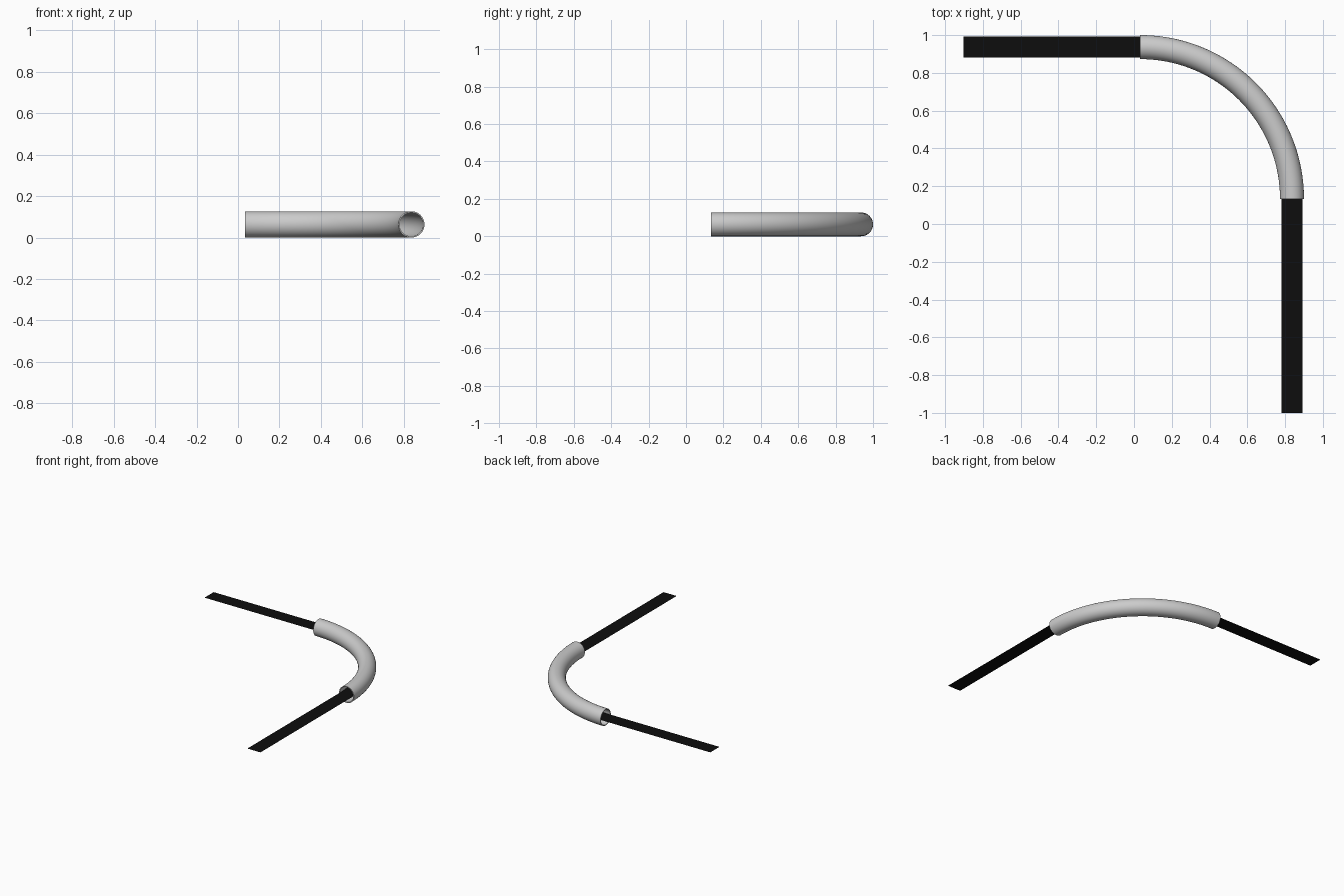
import bpy, bmesh
from math import sin, cos, pi, radians

if "Cube" in bpy.data.objects:
    bpy.data.objects.remove(bpy.data.objects["Cube"])

R_OUT, R_IN = 0.0635, 0.057      # tube radii
CX, CY, BEND = 0.033, 0.133, 0.8035  # bend centre and centreline radius
Z = R_OUT
STEPS, SIDES = 48, 48


def make_object(name, bm):
    mesh = bpy.data.meshes.new(name)
    bm.to_mesh(mesh)
    bm.free()
    ob = bpy.data.objects.new(name, mesh)
    bpy.context.collection.objects.link(ob)
    return ob


def bend_point(t, offset, z):
    a = t * pi / 2
    return (CX + (BEND + offset) * cos(a), CY + (BEND + offset) * sin(a), z)


# Hollow quarter-turn tube
bm = bmesh.new()


def ring(t, r):
    return [bm.verts.new(bend_point(t, r * cos(2 * pi * k / SIDES), Z + r * sin(2 * pi * k / SIDES)))
            for k in range(SIDES)]


def bridge(a, b):
    for k in range(SIDES):
        n = (k + 1) % SIDES
        bm.faces.new((a[k], a[n], b[n], b[k]))


outer = [ring(i / STEPS, R_OUT) for i in range(STEPS + 1)]
inner = [ring(i / STEPS, R_IN) for i in range(STEPS + 1)]
for i in range(STEPS):
    bridge(outer[i], outer[i + 1])
    bridge(inner[i + 1], inner[i])
bridge(inner[0], outer[0])
bridge(outer[-1], inner[-1])
bmesh.ops.recalc_face_normals(bm, faces=bm.faces)
tube = make_object("bent_tube", bm)
bpy.context.view_layer.objects.active = tube
tube.select_set(True)
bpy.ops.object.shade_smooth_by_angle(angle=radians(35))

# Flat black strip: straight run, hidden curve inside the tube, straight run
W = 0.056
bm = bmesh.new()
path = [((CX + BEND - W, -1, Z), (CX + BEND + W, -1, Z))]
path += [(bend_point(i / STEPS, -W, Z), bend_point(i / STEPS, W, Z)) for i in range(STEPS + 1)]
path += [((-0.903, CY + BEND - W, Z), (-0.903, CY + BEND + W, Z))]
rows = [[bm.verts.new(p) for p in pair] for pair in path]
for a, b in zip(rows, rows[1:]):
    bm.faces.new((a[0], a[1], b[1], b[0]))
strip = make_object("flat_strip", bm)
black = bpy.data.materials.new("black")
black.diffuse_color = (0.004, 0.004, 0.004, 1)
black.use_nodes = True
black.node_tree.nodes["Principled BSDF"].inputs["Base Color"].default_value = black.diffuse_color
strip.data.materials.append(black)
